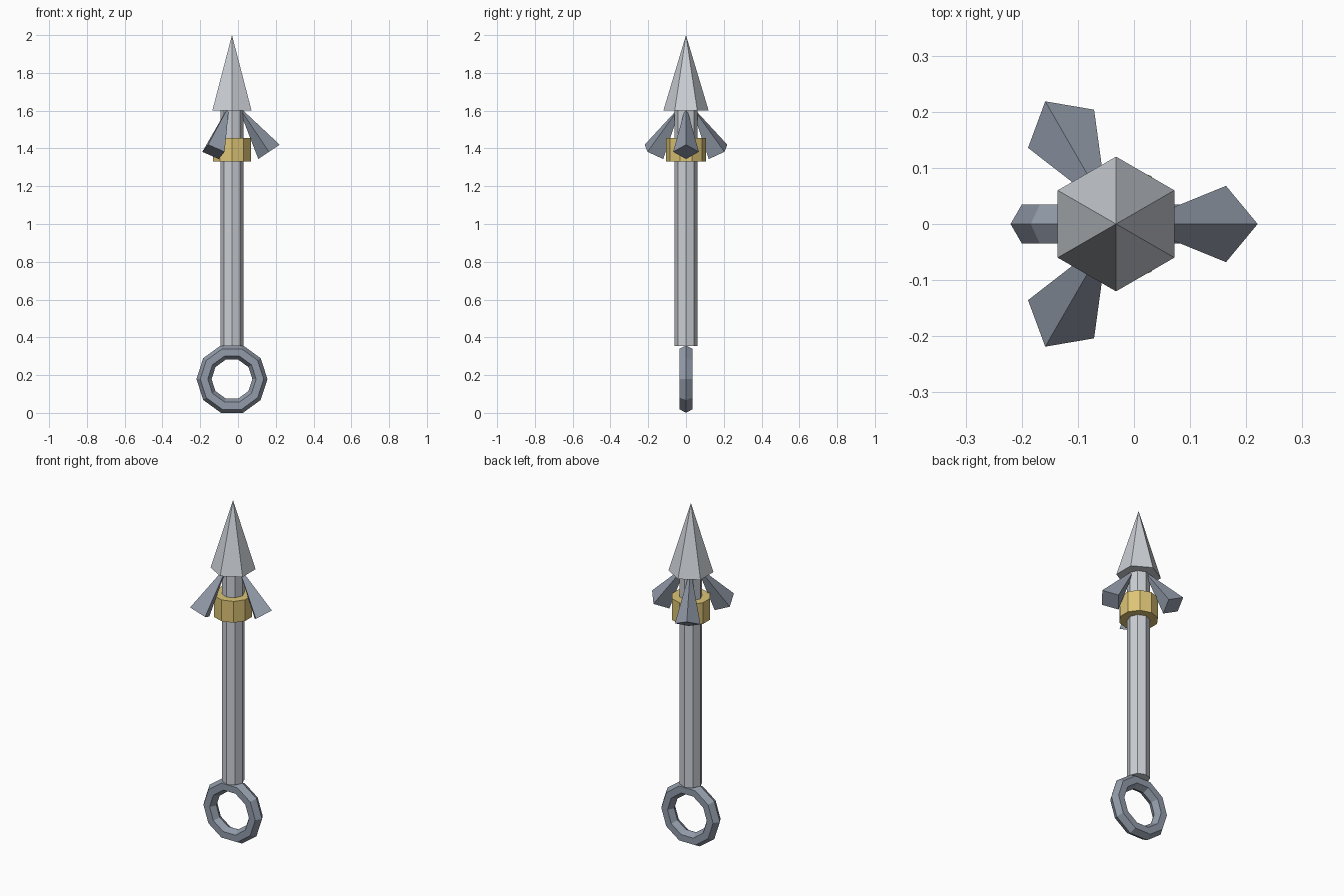
import bpy, bmesh
from math import sin, cos, pi, radians
from mathutils import Matrix, Vector

if "Cube" in bpy.data.objects:
    bpy.data.objects.remove(bpy.data.objects["Cube"])

AXIS_X = -0.032  # shaft axis, offset so the whole model is centred


def material(name, rgb):
    m = bpy.data.materials.new(name)
    m.diffuse_color = (*rgb, 1)
    m.use_nodes = True
    m.node_tree.nodes["Principled BSDF"].inputs["Base Color"].default_value = m.diffuse_color
    return m


STEEL = material("light_steel", (0.60, 0.63, 0.67))
DARK = material("dark_steel", (0.29, 0.33, 0.40))
GOLD = material("gold", (0.72, 0.55, 0.18))


def finish(bm, name, mat):
    bmesh.ops.recalc_face_normals(bm, faces=bm.faces)
    me = bpy.data.meshes.new(name)
    bm.to_mesh(me)
    bm.free()
    me.materials.append(mat)
    ob = bpy.data.objects.new(name, me)
    bpy.context.collection.objects.link(ob)
    return ob


def prism(name, sides, r, z0, z1, mat, point=False, matrix=None):
    """Faceted cylinder, or pyramid if point is set; one corner lies on +y."""
    bm = bmesh.new()
    ring = [(r * sin(2 * pi * i / sides), r * cos(2 * pi * i / sides)) for i in range(sides)]
    low = [bm.verts.new((x, y, z0)) for x, y in ring]
    bm.faces.new(low)
    if point:
        top = bm.verts.new((0, 0, z1))
    else:
        high = [bm.verts.new((x, y, z1)) for x, y in ring]
        bm.faces.new(high)
    for i in range(sides):
        j = (i + 1) % sides
        bm.faces.new((low[i], low[j], top) if point else (low[i], low[j], high[j], high[i]))
    bm.transform(Matrix.Translation((AXIS_X, 0, 0)) @ (matrix or Matrix()))
    return finish(bm, name, mat)


# Shaft, collar and pointed head
prism("shaft", 8, 0.061, 0.355, 1.61, STEEL)
prism("collar", 10, 0.106, 1.33, 1.455, GOLD)
prism("spear_tip", 6, 0.12, 1.6, 2.0, STEEL, point=True)

# Three barbs flaring out and down from under the head
for k in range(3):
    place = (Matrix.Rotation(k * 2 * pi / 3, 4, 'Z')
             @ Matrix.Translation((0.196, 0, 1.382))
             @ Matrix.Rotation(radians(-34), 4, 'Y'))
    prism(f"barb_{k + 1}", 4, 0.068, 0, 0.298, DARK, point=True, matrix=place)

# Pommel ring: ten segments with a hexagonal section
bm = bmesh.new()
MAJOR, MINOR, SEG, SEC = 0.148, 0.04, 10, 6
loops = []
for i in range(SEG):
    a = 2 * pi * i / SEG
    loop = []
    for j in range(SEC):
        b = 2 * pi * j / SEC
        d = MAJOR + MINOR * cos(b)
        loop.append(bm.verts.new((AXIS_X + d * cos(a), MINOR * sin(b), 0.179 + d * sin(a))))
    loops.append(loop)
for i in range(SEG):
    p, q = loops[i], loops[(i + 1) % SEG]
    for j in range(SEC):
        n = (j + 1) % SEC
        bm.faces.new((p[j], q[j], q[n], p[n]))
finish(bm, "pommel_ring", DARK)
